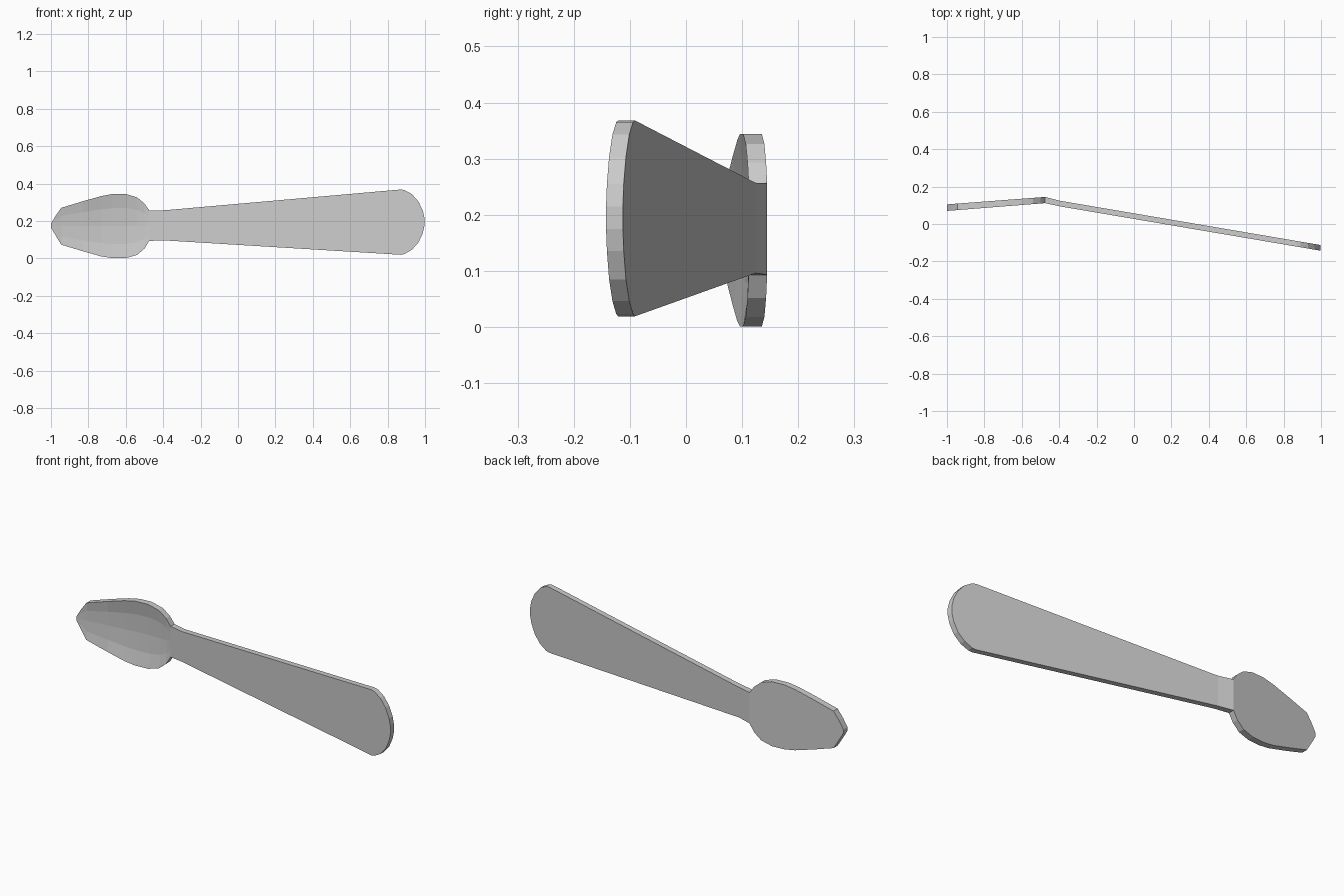
import bpy, bmesh

if "Cube" in bpy.data.objects:
    bpy.data.objects.remove(bpy.data.objects["Cube"])

ROWS = (0.0, 0.22, 0.5, 0.78, 1.0)      # positions across the width
DISH = (0.0, 0.75, 1.0, 0.75, 0.0)      # hollow profile across the width


def plate(name, stations, cap_start, cap_end):
    """Loft a thin plate; station = x, z low, z high, y front, y back, hollow depth."""
    bm = bmesh.new()
    front, back = [], []
    for x, lo, hi, yf, yb, d in stations:
        zs = [lo + (hi - lo) * t for t in ROWS]
        front.append([bm.verts.new((x, yf + d * k, z)) for z, k in zip(zs, DISH)])
        back.append([bm.verts.new((x, yb, z)) for z in zs])
    n = len(ROWS) - 1
    for i in range(len(stations) - 1):
        for j in range(n):
            for g in (front, back):
                bm.faces.new((g[i][j], g[i + 1][j], g[i + 1][j + 1], g[i][j + 1]))
        for j in (0, n):
            bm.faces.new((front[i][j], front[i + 1][j], back[i + 1][j], back[i][j]))
    for i, use in ((0, cap_start), (-1, cap_end)):
        if use:
            for j in range(n):
                bm.faces.new((front[i][j], front[i][j + 1], back[i][j + 1], back[i][j]))
    bmesh.ops.recalc_face_normals(bm, faces=bm.faces)
    me = bpy.data.meshes.new(name)
    bm.to_mesh(me)
    bm.free()
    ob = bpy.data.objects.new(name, me)
    bpy.context.collection.objects.link(ob)
    return ob


def bowl_y(x):
    t = (x + 1) / 0.53
    return 0.070 + 0.042 * t, 0.105 + 0.040 * t


def handle_y(x):
    c = 0.110 - 0.170 * (x + 0.4)
    return c - 0.015, c + 0.015


# Shallow pointed bowl
bowl = [(-1.0, 0.165, 0.185, 0), (-0.975, 0.122, 0.228, 0.002),
        (-0.945, 0.073, 0.27, 0.006), (-0.83, 0.038, 0.305, 0.013),
        (-0.73, 0.01, 0.333, 0.018), (-0.67, 0.001, 0.344, 0.018),
        (-0.60, 0.001, 0.344, 0.017), (-0.54, 0.018, 0.326, 0.013),
        (-0.50, 0.052, 0.293, 0.008), (-0.475, 0.093, 0.257, 0)]
plate("bowl", [(x, lo, hi, *bowl_y(x), d) for x, lo, hi, d in bowl], True, False)

# Flared flat handle with a rounded end
handle = [(-0.40, 0.096, 0.257), (-0.38, 0.095, 0.258), (0.87, 0.019, 0.368),
          (0.89, 0.023, 0.365), (0.93, 0.046, 0.343), (0.965, 0.085, 0.303),
          (0.988, 0.135, 0.255), (0.997, 0.175, 0.215)]
neck = (-0.475, 0.093, 0.257, *bowl_y(-0.475), 0)
plate("handle", [neck] + [(x, lo, hi, *handle_y(x), 0) for x, lo, hi in handle], False, True)
